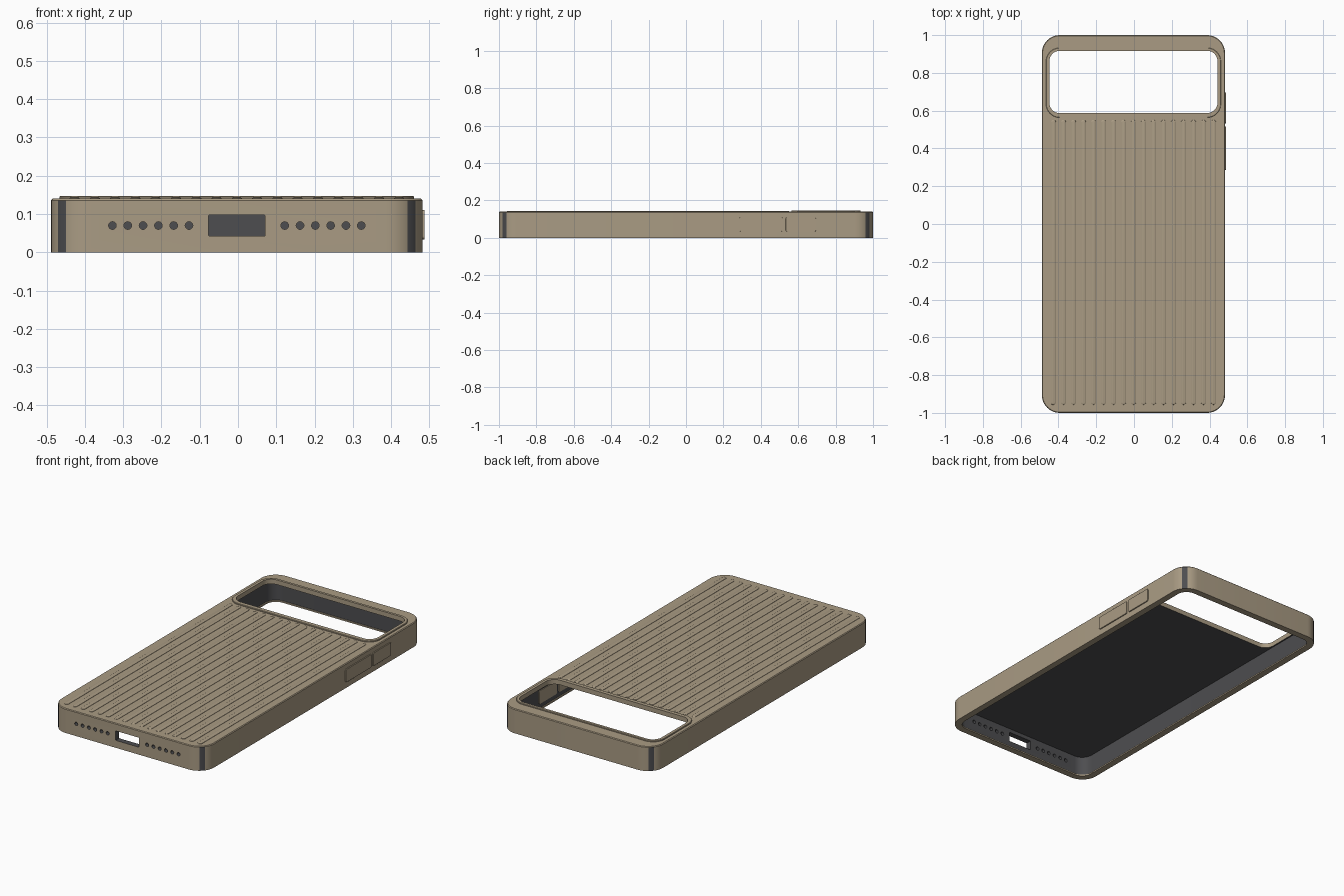
import bpy, bmesh, math
from mathutils import Matrix

if "Cube" in bpy.data.objects:
    bpy.data.objects.remove(bpy.data.objects["Cube"])

CX = -0.003      # the shell sits slightly left, the buttons fill the right margin
SEG = 10         # segments per rounded corner


def material(name, rgb):
    m = bpy.data.materials.new(name)
    m.diffuse_color = (*rgb, 1)
    m.use_nodes = True
    m.node_tree.nodes["Principled BSDF"].inputs["Base Color"].default_value = m.diffuse_color
    return m


MATS = [material("tan_shell", (0.40, 0.33, 0.23)),
        material("dark_liner", (0.075, 0.075, 0.08))]


def loft(bm, cx, cy, hx, hy, r, layers, mats=None, stripe=False, matrix=None):
    """Stack rounded rectangles; each layer is (inset, z)."""
    mats = mats or [0] * len(layers)
    rings = []
    for inset, z in layers:
        ring = []
        for q, (sx, sy) in enumerate([(1, 1), (-1, 1), (-1, -1), (1, -1)]):
            for i in range(SEG + 1):
                a = math.pi / 2 * (q + i / SEG)
                ring.append(bm.verts.new((cx + sx * (hx - r) + (r - inset) * math.cos(a),
                                          cy + sy * (hy - r) + (r - inset) * math.sin(a), z)))
        rings.append(ring)
    n = len(rings[0])
    for k in range(len(rings) - 1):
        lo, hi = rings[k], rings[k + 1]
        for i in range(n):
            f = bm.faces.new((lo[i], lo[(i + 1) % n], hi[(i + 1) % n], hi[i]))
            f.material_index = mats[k]
            if stripe and k == 0 and i % (SEG + 1) in (SEG // 2 - 1, SEG // 2):
                f.material_index = 1
    bm.faces.new(rings[0][::-1]).material_index = mats[0]
    bm.faces.new(rings[-1]).material_index = mats[-1]
    if matrix:
        bmesh.ops.transform(bm, matrix=matrix, verts=[v for ring in rings for v in ring])


def finish(name, bm, smooth=True):
    me = bpy.data.meshes.new(name)
    bmesh.ops.recalc_face_normals(bm, faces=bm.faces)
    bm.to_mesh(me)
    bm.free()
    for m in MATS:
        me.materials.append(m)
    ob = bpy.data.objects.new(name, me)
    bpy.context.collection.objects.link(ob)
    return ob


def cut(ob, cutters):
    bpy.context.view_layer.objects.active = ob
    for c in cutters:
        m = ob.modifiers.new("cut", 'BOOLEAN')
        m.operation, m.solver, m.object = 'DIFFERENCE', 'EXACT', c
        bpy.ops.object.modifier_apply(modifier=m.name)


def smooth(ob):
    bpy.ops.object.select_all(action='DESELECT')
    ob.select_set(True)
    bpy.context.view_layer.objects.active = ob
    bpy.ops.object.shade_smooth_by_angle(angle=math.radians(30))


# Shell: rounded block with dark corner stripes
bm = bmesh.new()
loft(bm, CX, 0, 0.485, 1.0, 0.095, [(0, 0), (0, 0.136), (0.004, 0.14)], stripe=True)
shell = finish("case_shell", bm)

# Cavity for the device, open below, with a small retaining lip
bm = bmesh.new()
loft(bm, CX, 0, 0.453, 0.968, 0.065,
     [(0.006, -0.02), (0.006, 0.008), (0, 0.008), (0, 0.12)], mats=[0, 0, 1, 1])
cavity = finish("cavity_cutter", bm)

# Camera window
bm = bmesh.new()
loft(bm, CX, 0.752, 0.445, 0.165, 0.055, [(0, 0.06), (0, 0.2)])
window = finish("window_cutter", bm)

# Charging port and speaker holes in the front wall
bm = bmesh.new()
to_front = Matrix.Translation((CX, -0.985, 0.07)) @ Matrix.Rotation(math.pi / 2, 4, 'X')
loft(bm, 0, 0, 0.074, 0.0275, 0.003, [(0, -0.03), (0, 0.03)], mats=[1, 1], matrix=to_front)
for side in (-1, 1):
    for i in range(6):
        x = side * (0.125 + 0.04 * i)
        bmesh.ops.create_cone(bm, cap_ends=True, segments=24, radius1=0.01, radius2=0.01,
                              depth=0.06, matrix=to_front @ Matrix.Translation((x, 0, 0)))
for f in bm.faces:
    f.material_index = 1
openings = finish("port_cutter", bm)

cut(shell, [cavity, window, openings])
smooth(shell)

# Raised rim around the camera window
bm = bmesh.new()
loft(bm, CX, 0.748, 0.463, 0.185, 0.073, [(0, 0.13), (0, 0.145), (0.002, 0.147)])
rim = finish("camera_rim", bm)
cut(rim, [window])
smooth(rim)

# Grip ribs along the back
bm = bmesh.new()
for i in range(17):
    x = CX + (i - 8) * 0.053
    loft(bm, x, -0.203, 0.014, 0.755, 0.014,
         [(0, 0.137), (0.001, 0.1415), (0.004, 0.1435), (0.009, 0.1445)])
smooth(finish("grip_ribs", bm))

# Side buttons passing through the right wall
to_right = Matrix(((0, 0, 1, 0), (1, 0, 0, 0), (0, 1, 0, 0), (0, 0, 0, 1)))
for name, y0, y1 in (("volume_button", 0.285, 0.517), ("power_button", 0.533, 0.695)):
    bm = bmesh.new()
    loft(bm, (y0 + y1) / 2, 0.072, (y1 - y0) / 2, 0.038, 0.008,
         [(0, 0.446), (0, 0.4865), (0.001, 0.4875)], matrix=to_right)
    smooth(finish(name, bm))

# Remove the helpers
for c in (cavity, window, openings):
    bpy.data.objects.remove(c, do_unlink=True)
